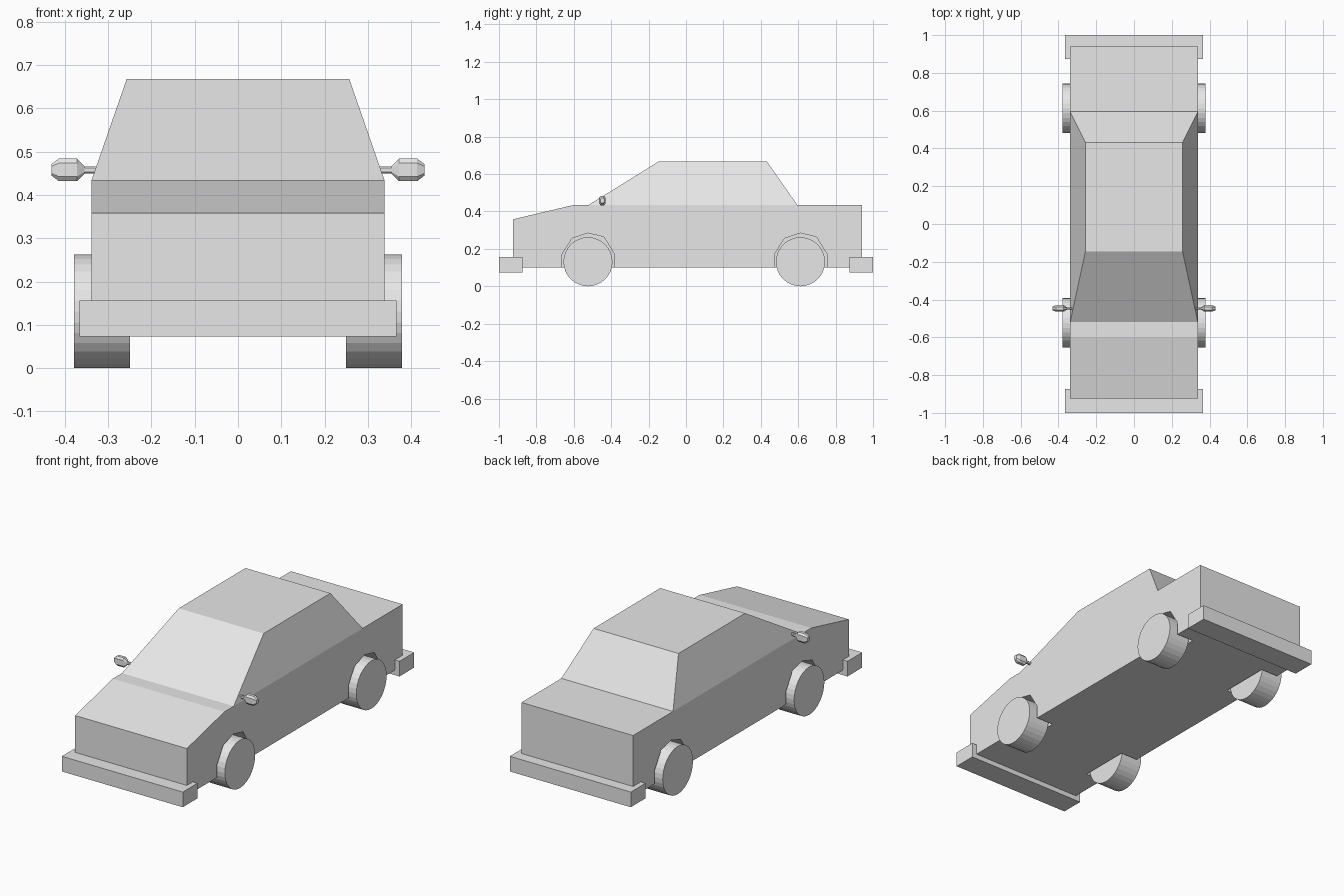
import bpy, bmesh, math

cube = bpy.data.objects.get("Cube")
if cube:
    bpy.data.objects.remove(cube)

grey = bpy.data.materials.new("plain grey")
grey.use_nodes = True
COLOR = (0.8, 0.8, 0.8, 1)
grey.diffuse_color = COLOR
grey.node_tree.nodes["Principled BSDF"].inputs["Base Color"].default_value = COLOR


def finish(name, bm):
    bmesh.ops.recalc_face_normals(bm, faces=bm.faces)
    mesh = bpy.data.meshes.new(name)
    bm.to_mesh(mesh)
    bm.free()
    mesh.materials.append(grey)
    obj = bpy.data.objects.new(name, mesh)
    bpy.context.collection.objects.link(obj)
    return obj


def loft(name, rings, caps=(True, True)):
    """Join rings of points with quads and close the chosen ends."""
    bm = bmesh.new()
    loops = [[bm.verts.new(p) for p in ring] for ring in rings]
    n = len(loops[0])
    for a, b in zip(loops, loops[1:]):
        for i in range(n):
            j = (i + 1) % n
            bm.faces.new((a[i], a[j], b[j], b[i]))
    for cap, loop in zip(caps, (loops[0], loops[-1])):
        if cap:
            bm.faces.new(loop)
    return finish(name, bm)


def side_profile(name, points, x0, x1):
    return loft(name, [[(x, y, z) for y, z in points] for x in (x0, x1)])


def rect(y0, y1, half, z):
    return [(-half, y0, z), (half, y0, z), (half, y1, z), (-half, y1, z)]


# Body with sloping bonnet
HALF = 0.338
body = side_profile("body", [(-0.925, 0.1), (-0.925, 0.358), (-0.6, 0.435),
                             (0.94, 0.435), (0.94, 0.1)], -HALF, HALF)

# Tapered cabin, open underneath where it meets the body
loft("cabin", [rect(-0.52, 0.595, HALF, 0.435), rect(-0.145, 0.432, 0.257, 0.668)],
     caps=(False, True))

# Bumpers
for name, y0, y1 in (("front_bumper", -1, -0.873), ("rear_bumper", 0.873, 1)):
    loft(name, [rect(y0, y1, 0.366, 0.073), rect(y0, y1, 0.366, 0.156)])

# Wheels and the faceted wheel wells cut around them
ARCH = [(-0.14, 0.05), (-0.14, 0.17), (-0.085, 0.256), (0, 0.284),
        (0.085, 0.264), (0.143, 0.17), (0.143, 0.05)]
R = 0.131
for end, yc in (("front", -0.524), ("rear", 0.612)):
    for side, s in (("left", 1), ("right", -1)):
        circle = [(yc + R * math.cos(a), R + R * math.sin(a))
                  for a in (math.tau * i / 32 for i in range(32))]
        side_profile(f"{end}_{side}_wheel", circle, s * 0.25, s * 0.379)
        cutter = side_profile(f"{end}_{side}_well_cutter",
                              [(yc + y, z) for y, z in ARCH], s * 0.235, s * 0.45)
        cutter.hide_render = True
        cutter.hide_set(True)
        cut = body.modifiers.new(f"{end}_{side}_well", "BOOLEAN")
        cut.operation = "DIFFERENCE"
        cut.solver = "EXACT"
        cut.object = cutter

# Door mirrors: thin stalk flaring into a chamfered head
SECTIONS = [(0.32, 0.006, 0.008), (0.354, 0.006, 0.008), (0.372, 0.017, 0.026),
            (0.414, 0.017, 0.026), (0.431, 0.01, 0.013)]
for side, s in (("left", 1), ("right", -1)):
    rings = []
    for x, dy, dz in SECTIONS:
        rings.append([(s * x, -0.447 + a * dy, 0.458 + b * dz)
                      for a, b in ((-1, -0.6), (-0.5, -1), (0.5, -1), (1, -0.6),
                                   (1, 0.6), (0.5, 1), (-0.5, 1), (-1, 0.6))])
    loft(f"{side}_mirror", rings)
